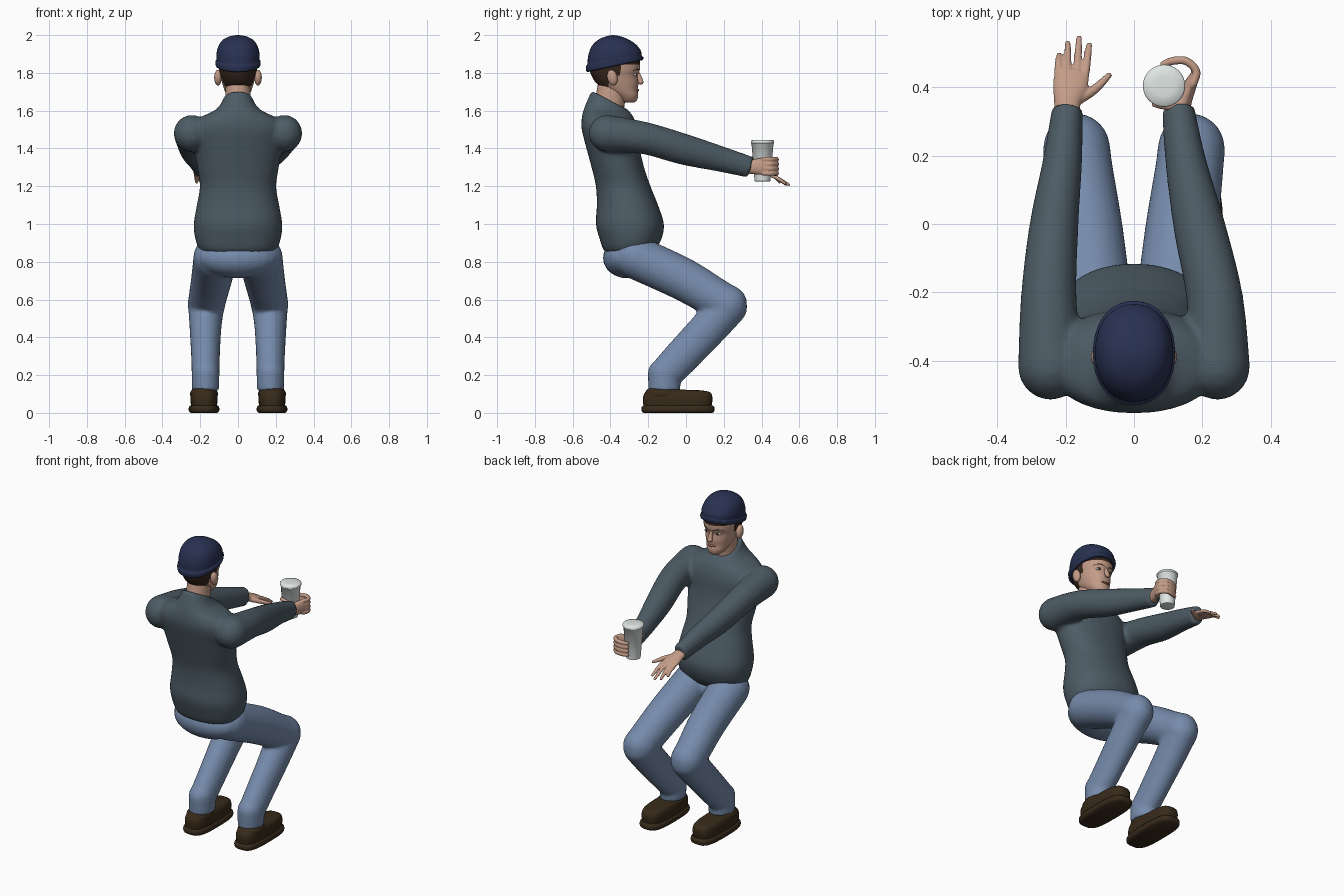
import bpy, bmesh, math
from mathutils import Vector, Matrix

if "Cube" in bpy.data.objects:
    bpy.data.objects.remove(bpy.data.objects["Cube"])


def material(name, rgb):
    m = bpy.data.materials.new(name)
    m.diffuse_color = (*[(c / 255) ** 2.2 for c in rgb], 1)
    m.use_nodes = True
    m.node_tree.nodes["Principled BSDF"].inputs["Base Color"].default_value = m.diffuse_color
    return m


SHIRT = material("slate_knit", (78, 92, 101))
DENIM = material("denim_blue", (117, 138, 170))
NAVY = material("navy_wool", (44, 52, 82))
SKIN = material("skin", (194, 154, 134))
HAIR = material("dark_hair", (58, 43, 34))
SHOE = material("brown_leather", (58, 46, 32))
WHITE = material("white_cup", (228, 235, 232))


def bridge(bm, rings):
    """Skin a list of equal-length point rings and close both ends."""
    vs = [[bm.verts.new(p) for p in r] for r in rings]
    n = len(vs[0])
    for a, b in zip(vs, vs[1:]):
        for i in range(n):
            bm.faces.new((a[i], a[(i + 1) % n], b[(i + 1) % n], b[i]))
    bm.faces.new(vs[0][::-1])
    bm.faces.new(vs[-1])


def smooth_path(pts, steps):
    """Catmull-Rom interpolation of equal-length tuples."""
    out, k = [], [pts[0]] + list(pts) + [pts[-1]]
    for a, b, c, d in zip(k, k[1:], k[2:], k[3:]):
        for s in range(steps):
            t = s / steps
            out.append([q + .5 * t * (r - p + t * (2 * p - 5 * q + 4 * r - w + t * (3 * (q - r) + w - p)))
                        for p, q, r, w in zip(a, b, c, d)])
    return out + [list(pts[-1])]


def tube(bm, pts, ref=(1, 0, 0), n=24, steps=4, cap=(1, 1)):
    """Limb through (x, y, z, radius_u, radius_v) with domed ends."""
    path = smooth_path(pts, steps)
    pos = [Vector(p[:3]) for p in path]
    data = []
    for i, p in enumerate(path):
        t = (pos[min(i + 1, len(pos) - 1)] - pos[max(i - 1, 0)]).normalized()
        data.append((pos[i], t, p[3], p[4]))

    def dome(end, sign, f):
        c, t, a, b = end
        return [(c + t * sign * min(a, b) * f * math.sin(q), t, a * math.cos(q), b * math.cos(q))
                for q in (.35, .7, 1.05, 1.35, 1.5)]
    data = dome(data[0], -1, cap[0])[::-1] + data + dome(data[-1], 1, cap[1])
    rings = []
    for c, t, a, b in data:
        u = (Vector(ref) - t * t.dot(Vector(ref))).normalized()
        v = t.cross(u)
        rings.append([c + u * a * math.cos(k * math.tau / n) + v * b * math.sin(k * math.tau / n) for k in range(n)])
    bridge(bm, rings)


def stack(bm, rows, n=40, steps=4, power=2.2):
    """Loft of level slices (z, y_back, y_front, half_width, front_tilt)."""
    rings = []
    for z, yb, yf, w, tilt in smooth_path(rows, steps):
        ring = []
        for k in range(n):
            c, s = math.cos(k * math.tau / n), math.sin(k * math.tau / n)
            c, s = [math.copysign(abs(q) ** (2 / power), q) for q in (c, s)]
            ring.append((w * c, (yb + yf) / 2 + (yf - yb) / 2 * s, z + tilt * (s + 1) / 2))
        rings.append(ring)
    bridge(bm, rings)


def ball(bm, c, r, tilt=0):
    m = Matrix.Translation(c) @ Matrix.Rotation(tilt, 4, 'X') @ Matrix.Diagonal((*r, 1))
    bmesh.ops.create_uvsphere(bm, u_segments=24, v_segments=16, radius=1, matrix=m)


def finish(bm, name, mats, voxel=0, rule=None, relax=4):
    bmesh.ops.recalc_face_normals(bm, faces=bm.faces)
    for f in bm.faces:
        f.smooth = True
        if rule:
            f.material_index = rule(f.calc_center_median())
    me = bpy.data.meshes.new(name)
    bm.to_mesh(me)
    bm.free()
    for m in mats:
        me.materials.append(m)
    ob = bpy.data.objects.new(name, me)
    bpy.context.collection.objects.link(ob)
    if voxel:
        r = ob.modifiers.new("fuse", 'REMESH')
        r.mode, r.voxel_size, r.use_smooth_shade = 'VOXEL', voxel, True
        s = ob.modifiers.new("relax", 'SMOOTH')
        s.iterations = relax
    else:
        bpy.context.view_layer.objects.active = ob
        ob.select_set(True)
        bpy.ops.object.shade_smooth_by_angle(angle=math.radians(50))
        ob.select_set(False)
    return ob


# Sweater: torso and both sleeves fused together
bm = bmesh.new()
stack(bm, [(.835, -.40, -.20, .15, 0), (.86, -.435, -.165, .20, 0), (.92, -.457, -.13, .226, 0),
           (1.0, -.477, -.117, .234, 0), (1.1, -.472, -.148, .218, 0), (1.2, -.477, -.188, .202, 0),
           (1.3, -.50, -.222, .216, 0), (1.4, -.527, -.245, .232, 0), (1.5, -.552, -.255, .25, 0),
           (1.56, -.552, -.275, .205, 0), (1.61, -.54, -.295, .125, -.02),
           (1.66, -.52, -.315, .09, -.05), (1.705, -.50, -.335, .078, -.085)])
tube(bm, [(-.245, -.42, 1.48, .095, .098), (-.25, -.22, 1.455, .082, .085), (-.235, -.01, 1.395, .072, .082),
          (-.21, .18, 1.345, .058, .068), (-.195, .335, 1.302, .046, .057)], cap=(1, .2))
tube(bm, [(.245, -.42, 1.48, .095, .098), (.237, -.22, 1.455, .083, .085), (.192, -.01, 1.395, .076, .082),
          (.152, .18, 1.345, .06, .068), (.13, .335, 1.302, .048, .057)], cap=(1, .2))
finish(bm, "sweater", [SHIRT], .011)

# Trousers: pelvis and bent legs
bm = bmesh.new()
ball(bm, (0, -.31, .82), (.215, .13, .108))
for s in (-1, 1):
    tube(bm, [(s * .118, -.27, .825, .118, .115), (s * .14, -.02, .71, .108, .113),
              (s * .162, .16, .605, .1, .106), (s * .168, .222, .568, .099, .108)])
    tube(bm, [(s * .168, .222, .568, .097, .106), (s * .172, .13, .46, .085, .1),
              (s * .172, -.02, .30, .076, .095), (s * .172, -.10, .215, .074, .09)])
    tube(bm, [(s * .172, -.115, .215, .074, .087), (s * .172, -.115, .12, .072, .085)], cap=(1, .1))
finish(bm, "trousers", [DENIM], .011)

# Shoes: rounded uppers on slightly wider soles
for s, side in ((-1, "left"), (1, "right")):
    bm = bmesh.new()
    rows = [(.035, -.225, .135, .068, 0), (.07, -.228, .14, .072, 0), (.10, -.222, .135, .068, 0),
            (.122, -.20, .115, .055, -.008), (.128, -.16, .07, .03, -.008)]
    stack(bm, rows, power=3.2)
    ball(bm, (0, -.12, .10), (.074, .098, .047))
    bmesh.ops.translate(bm, verts=bm.verts, vec=(s * .18, 0, 0))
    finish(bm, side + "_shoe", [SHOE])
    bm = bmesh.new()
    stack(bm, [(0, -.225, .14, .07, 0), (.01, -.235, .15, .08, 0), (.03, -.235, .15, .08, 0),
               (.04, -.225, .14, .072, 0)], power=3.2)
    bmesh.ops.translate(bm, verts=bm.verts, vec=(s * .18, 0, 0))
    finish(bm, side + "_sole", [SHOE])

# Neck
bm = bmesh.new()
tube(bm, [(0, -.42, 1.56, .075, .09), (0, -.405, 1.64, .068, .08), (0, -.385, 1.74, .066, .08)])
finish(bm, "neck", [SKIN])

# Head, with the hair region chosen by position
bm = bmesh.new()
stack(bm, [(1.643, -.33, -.275, .022, 0), (1.655, -.35, -.26, .04, 0), (1.68, -.38, -.253, .058, 0),
           (1.71, -.43, -.256, .072, 0), (1.745, -.475, -.252, .083, 0), (1.785, -.5, -.256, .093, 0),
           (1.82, -.51, -.244, .1, 0), (1.87, -.51, -.245, .102, 0), (1.91, -.49, -.26, .09, 0)],
      n=56, steps=6, power=2.1)


def hair_rule(c):
    back = c.y < -.41 and c.z > 1.725
    sideburn = c.y < -.345 and c.z > 1.785
    return int(back or sideburn or c.z > 1.848)


finish(bm, "head", [SKIN, HAIR], rule=hair_rule)

# Nose and ears
bm = bmesh.new()
tube(bm, [(0, -.258, 1.80, .009, .012), (0, -.246, 1.77, .012, .014), (0, -.239, 1.752, .017, .014)], n=16)
finish(bm, "nose", [SKIN])
for s, side in ((-1, "left"), (1, "right")):
    bm = bmesh.new()
    ball(bm, (s * .106, -.39, 1.775), (.02, .027, .042), .2)
    finish(bm, side + "_ear", [SKIN])
    # Eyes and brows
    bm = bmesh.new()
    ball(bm, (s * .041, -.272, 1.79), (.017, .012, .008))
    finish(bm, side + "_eye", [WHITE])
    bm = bmesh.new()
    ball(bm, (s * .041, -.262, 1.79), (.007, .005, .007))
    finish(bm, side + "_pupil", [HAIR])
    bm = bmesh.new()
    tube(bm, [(s * .016, -.251, 1.812, .004, .005), (s * .042, -.26, 1.82, .005, .006),
              (s * .066, -.281, 1.813, .004, .004)], ref=(0, 0, 1), n=10)
    finish(bm, side + "_brow", [HAIR])

# Lips
LIP = material("lips", (160, 108, 95))
bm = bmesh.new()
ball(bm, (0, -.26, 1.708), (.026, .012, .007))
finish(bm, "lips", [LIP])

# Knitted cap with a rolled brim, tilted up at the front
bm = bmesh.new()
stack(bm, [(1.805, -.518, -.24, .106, .06), (1.81, -.528, -.228, .118, .06), (1.835, -.53, -.226, .12, .05),
           (1.845, -.522, -.234, .114, .045), (1.89, -.518, -.238, .114, .025), (1.94, -.50, -.262, .103, .008),
           (1.975, -.465, -.30, .08, 0), (1.993, -.425, -.345, .045, 0), (2.0, -.39, -.38, .008, 0)], power=2.15)
finish(bm, "knit_cap", [NAVY])

# Open hand
bm = bmesh.new()
tube(bm, [(-.195, .31, 1.305, .035, .03), (-.195, .36, 1.293, .04, .025), (-.186, .41, 1.275, .052, .02),
          (-.18, .445, 1.262, .047, .015)], cap=(1, .6))
for x0, x1, y1, z1 in ((-.222, -.219, .495, 1.222), (-.196, -.194, .53, 1.21),
                       (-.17, -.161, .545, 1.208), (-.146, -.131, .525, 1.215)):
    tube(bm, [(x0, .42, 1.27, .013, .012), ((x0 + x1) / 2, .47, 1.25, .012, .011), (x1, y1, z1, .009, .008)], n=12)
tube(bm, [(-.17, .36, 1.285, .018, .016), (-.115, .395, 1.268, .014, .014), (-.073, .436, 1.25, .009, .009)],
     ref=(0, 0, 1), n=12)
finish(bm, "open_hand", [SKIN], .005, relax=2)

# Gripping hand wrapped around the cup
bm = bmesh.new()
tube(bm, [(.13, .31, 1.302, .034, .034), (.146, .36, 1.303, .024, .04), (.166, .41, 1.305, .019, .046),
          (.178, .435, 1.305, .014, .042)])
for i in range(4):
    z = 1.268 + .025 * i
    tube(bm, [(.172, .41, z, .013, .013), (.183, .447, z, .0125, .0125), (.152, .478, z, .0125, .0125),
              (.11, .477, z - .003, .012, .012), (.085, .468, z - .004, .01, .01)], ref=(0, 0, 1), n=12)
tube(bm, [(.15, .355, 1.32, .016, .016), (.105, .345, 1.34, .013, .013), (.062, .352, 1.348, .011, .011)],
     ref=(0, 0, 1), n=12)
finish(bm, "gripping_hand", [SKIN], .005, relax=2)

# Tapered cup with rim and closed lid
bm = bmesh.new()
n, cx, cy = 32, .088, .405
profile = [(.036, 1.225), (.042, 1.227), (.058, 1.425), (.062, 1.428), (.062, 1.438), (.058, 1.443), (.03, 1.446)]
bridge(bm, [[(cx + r * math.cos(k * math.tau / n), cy + r * math.sin(k * math.tau / n), z) for k in range(n)]
            for r, z in profile])
finish(bm, "cup", [WHITE])
